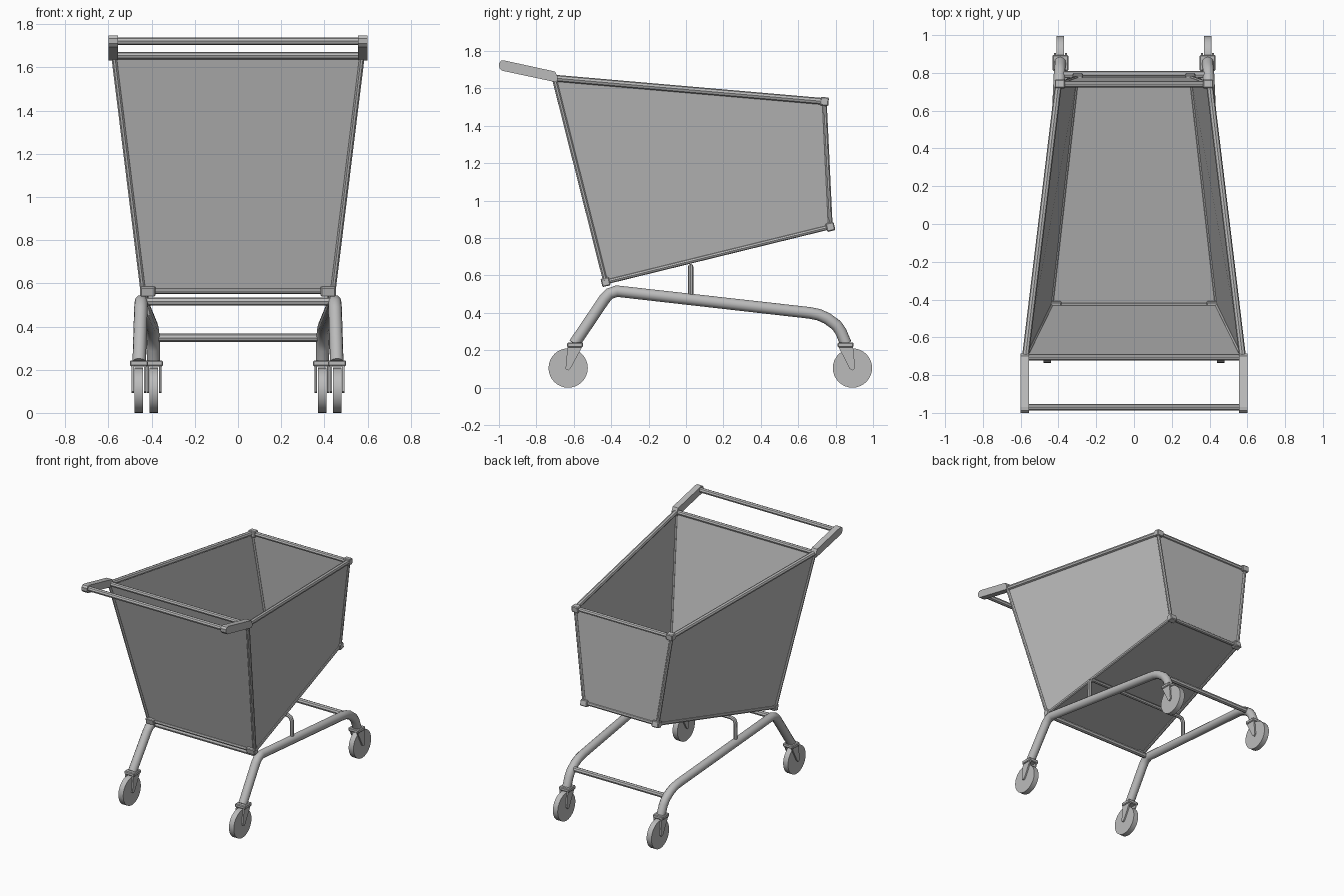
import bpy, bmesh, math
from mathutils import Vector, Matrix

cube = bpy.data.objects.get("Cube")
if cube:
    bpy.data.objects.remove(cube, do_unlink=True)

grey = bpy.data.materials.new("light grey metal")
grey.use_nodes = True
grey.diffuse_color = (0.5, 0.5, 0.5, 1)
grey.node_tree.nodes["Principled BSDF"].inputs["Base Color"].default_value = (0.5, 0.5, 0.5, 1)


def add(name, data, smooth=False):
    ob = bpy.data.objects.new(name, data)
    bpy.context.scene.collection.objects.link(ob)
    data.materials.append(grey)
    bpy.ops.object.select_all(action='DESELECT')
    bpy.context.view_layer.objects.active = ob
    ob.select_set(True)
    if ob.type == 'CURVE':
        bpy.ops.object.convert(target='MESH')
    if smooth:
        bpy.ops.object.shade_smooth_by_angle(angle=math.radians(40))
    return bpy.context.object


def finish(name, bm, smooth=False):
    bmesh.ops.recalc_face_normals(bm, faces=bm.faces)
    mesh = bpy.data.meshes.new(name)
    bm.to_mesh(mesh)
    bm.free()
    return add(name, mesh, smooth)


def tube(name, points, radius, res=2):
    curve = bpy.data.curves.new(name, 'CURVE')
    curve.dimensions = '3D'
    curve.bevel_depth = radius
    curve.bevel_resolution = res
    curve.use_fill_caps = True
    spline = curve.splines.new('POLY')
    spline.points.add(len(points) - 1)
    for p, co in zip(spline.points, points):
        p.co = (*co, 1)
    return add(name, curve, True)


def prism(name, x0, x1, profile):
    """Extrude a side profile of (y, z) points across x."""
    bm = bmesh.new()
    face = bm.faces.new([bm.verts.new((x0, y, z)) for y, z in profile])
    out = bmesh.ops.extrude_face_region(bm, geom=[face])
    verts = [v for v in out["geom"] if isinstance(v, bmesh.types.BMVert)]
    bmesh.ops.translate(bm, verts=verts, vec=(x1 - x0, 0, 0))
    return finish(name, bm)


def box(name, centre, size, tilt=0):
    bm = bmesh.new()
    bmesh.ops.create_cube(bm, size=1, matrix=Matrix.Translation(centre)
                          @ Matrix.Rotation(tilt, 4, 'X') @ Matrix.Diagonal((*size, 1)))
    bmesh.ops.bevel(bm, geom=bm.edges[:], offset=0.005, segments=1, affect='EDGES')
    return finish(name, bm)


def panel(name, corners):
    bm = bmesh.new()
    bm.faces.new([bm.verts.new(c) for c in corners])
    ob = finish(name, bm)
    mod = ob.modifiers.new("thickness", 'SOLIDIFY')
    mod.thickness, mod.offset = 0.006, 0


# Basket corners, for one side
def corners(s):
    return {"front_top": Vector((s * 0.575, -0.705, 1.655)),
            "front_low": Vector((s * 0.44, -0.43, 0.565)),
            "back_top": Vector((s * 0.4, 0.74, 1.53)),
            "back_low": Vector((s * 0.305, 0.772, 0.86))}


L, R = corners(1), corners(-1)
loop = ["front_top", "front_low", "back_low", "back_top"]

# Basket walls and floor
panel("basket_left_wall", [L[k] for k in loop])
panel("basket_right_wall", [R[k] for k in loop])
for name, a, b in (("front_wall", "front_top", "front_low"),
                   ("floor", "front_low", "back_low"),
                   ("back_wall", "back_low", "back_top")):
    panel("basket_" + name, [L[a], L[b], R[b], R[a]])

# Basket edge rails
for k in loop:
    tube(k + "_rail", [L[k], R[k]], 0.017 if "top" in k else 0.014)
for side, c in (("left", L), ("right", R)):
    for i, k in enumerate(loop):
        n = loop[(i + 1) % 4]
        tube(f"{side}_{k}_edge", [c[k], c[n]], 0.018 if k == "back_top" else 0.013)
    # Corner joints
    s = 1 if side == "left" else -1
    for k, tilt in (("front_low", 0.24), ("back_low", 0.24), ("back_top", -0.08)):
        inset = 0.022 if k == "front_low" else 0.008
        box(f"{side}_{k}_joint", c[k] - Vector((s * inset, 0, 0)),
            (0.07 if k == "front_low" else 0.055, 0.045, 0.046), tilt)

# Handle
arm = [(-0.69, 1.632), (-0.685, 1.66), (-0.7, 1.69), (-0.97, 1.749), (-0.988, 1.748),
       (-1, 1.735), (-0.998, 1.71), (-0.985, 1.695)]
for s, side in ((1, "left"), (-1, "right")):
    prism(side + "_handle_arm", s * 0.555, s * 0.6, arm)
tube("handle_bar", [(-0.57, -0.97, 1.722), (0.57, -0.97, 1.722)], 0.018)


# Chassis
def rail_x(y):
    return 0.458 - 0.046 * (y + 0.6)


path = [(-0.597, 0.235), (-0.435, 0.475), (-0.41, 0.502), (-0.37, 0.516), (0.66, 0.4),
        (0.71, 0.39), (0.755, 0.37), (0.805, 0.333), (0.828, 0.3), (0.855, 0.235)]
for s, side in ((1, "left"), (-1, "right")):
    tube(side + "_chassis_rail", [(s * rail_x(y), y, z) for y, z in path], 0.031, 4)
    for end, hub_y, neck_y in (("front", -0.63, -0.593), ("back", 0.89, 0.853)):
        x = s * rail_x(hub_y)
        tag = f"{side}_{end}"
        # Wheel
        bm = bmesh.new()
        bmesh.ops.create_cone(bm, cap_ends=True, segments=32, radius1=0.105, radius2=0.105,
                              depth=0.04, matrix=Matrix.Translation((x, hub_y, 0.105))
                              @ Matrix.Rotation(math.pi / 2, 4, 'Y'))
        finish(tag + "_wheel", bm, True)
        # Caster fork: collar and two tapered blades
        box(tag + "_fork_collar", (x, neck_y, 0.229), (0.084, 0.084, 0.026))
        blade = [(neck_y - 0.04, 0.222), (neck_y + 0.04, 0.222),
                 (hub_y + 0.014, 0.105), (hub_y, 0.092), (hub_y - 0.014, 0.1)]
        for o in (-1, 1):
            prism(f"{tag}_fork_blade_{'inner' if o * s < 0 else 'outer'}",
                  x + o * 0.023, x + o * 0.034, blade)

# Cross bars
for name, y, z in (("front_cross_bar", -0.38, 0.516), ("back_cross_bar", 0.79, 0.348)):
    tube(name, [(-rail_x(y), y, z), (rail_x(y), y, z)], 0.019)

# Basket support hoop
x = rail_x(0.02)
half = [(x, 0.475), (x, 0.615), (x - 0.01, 0.638), (x - 0.035, 0.648)]
hoop = half + [(-a, z) for a, z in reversed(half)]
tube("basket_support_hoop", [(a, 0.025, z) for a, z in hoop], 0.014)
